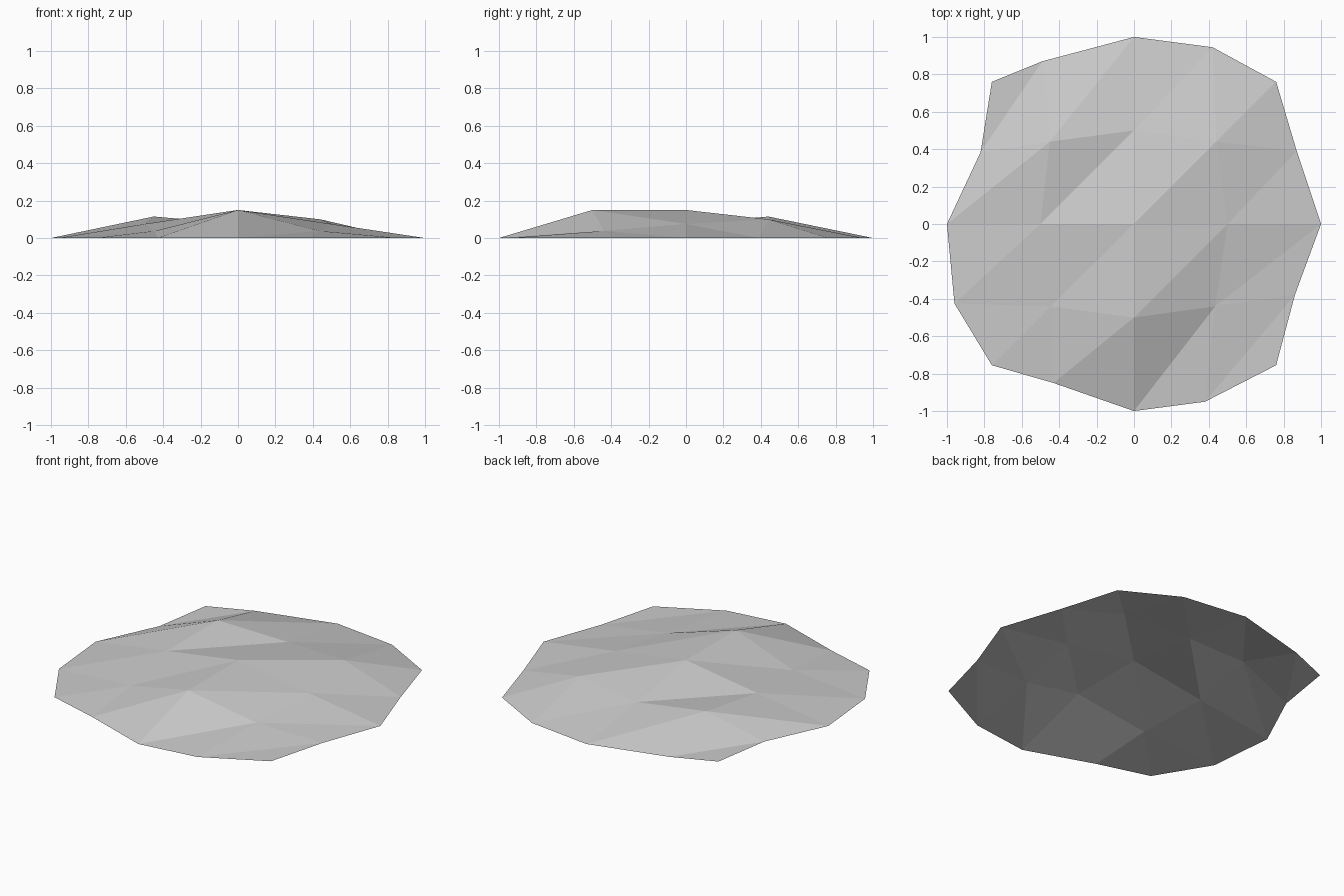
import bpy
import bmesh

default_cube = bpy.data.objects.get("Cube")
if default_cube:
    bpy.data.objects.remove(default_cube, do_unlink=True)

CELLS = 4
PEAK = 0.15
HALF = PEAK / 2


def make_material(name, color):
    material = bpy.data.materials.new(name)
    material.use_nodes = True
    material.diffuse_color = color
    shader = next(n for n in material.node_tree.nodes if n.type == "BSDF_PRINCIPLED")
    shader.inputs["Base Color"].default_value = color
    shader.inputs["Roughness"].default_value = 0.8
    return material


def outline_cells():
    """Grid cells round the edge, counter-clockwise from the front right corner."""
    cells = [(i, 0) for i in range(CELLS)]
    cells += [(CELLS, j) for j in range(CELLS)]
    cells += [(CELLS - i, CELLS) for i in range(CELLS)]
    cells += [(0, CELLS - j) for j in range(CELLS)]
    return cells


# Irregular rim, lying on the ground
rim = [
    (-0.76, -0.755), (-0.43, -0.85), (0, -1), (0.38, -0.95),
    (0.76, -0.755), (0.86, -0.38), (1, 0), (0.87, 0.39),
    (0.76, 0.76), (0.42, 0.945), (0, 1), (-0.49, 0.87),
    (-0.76, 0.76), (-0.82, 0.385), (-1, 0), (-0.96, -0.425),
]
points = {cell: (x, y, 0) for cell, (x, y) in zip(outline_cells(), rim)}

# Raised middle: a ridge to the front, with lower shoulders
points.update({
    (1, 1): (-0.445, -0.44, 0.038),
    (2, 1): (0, -0.5, PEAK),
    (3, 1): (0.435, -0.44, 0.038),
    (1, 2): (-0.5, 0, HALF),
    (2, 2): (0, 0, PEAK),
    (3, 2): (0.5, 0, HALF),
    (1, 3): (-0.45, 0.44, 0.115),
    (2, 3): (0, 0.5, HALF),
    (3, 3): (0.44, 0.44, 0.1),
})

# Open faceted sheet, each cell split along the same diagonal
bm = bmesh.new()
verts = {cell: bm.verts.new(point) for cell, point in points.items()}
for i in range(CELLS):
    for j in range(CELLS):
        a, b = verts[i, j], verts[i + 1, j]
        c, d = verts[i + 1, j + 1], verts[i, j + 1]
        bm.faces.new((a, b, c))
        bm.faces.new((a, c, d))

mesh = bpy.data.meshes.new("ground_mound")
bm.to_mesh(mesh)
bm.free()
mesh.materials.append(make_material("light grey", (0.6, 0.6, 0.6, 1)))

mound = bpy.data.objects.new("ground_mound", mesh)
bpy.context.collection.objects.link(mound)
